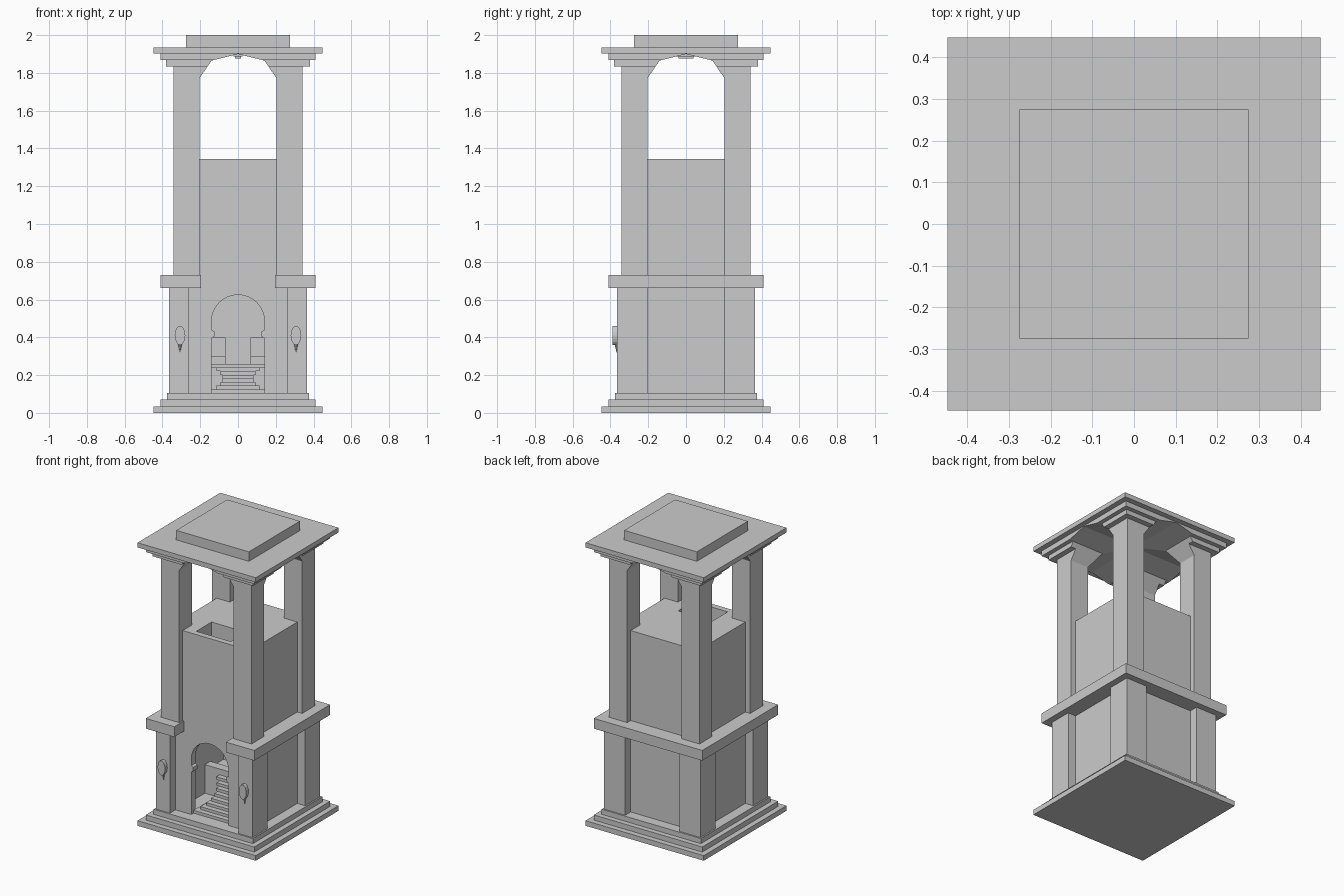
import bpy, bmesh, math
from mathutils import Matrix

if "Cube" in bpy.data.objects:
    bpy.data.objects.remove(bpy.data.objects["Cube"])


def finish(bm, name):
    bmesh.ops.recalc_face_normals(bm, faces=bm.faces)
    me = bpy.data.meshes.new(name)
    bm.to_mesh(me)
    bm.free()
    ob = bpy.data.objects.new(name, me)
    bpy.context.collection.objects.link(ob)
    return ob


def box(name, x0, x1, y0, y1, z0, z1):
    bm = bmesh.new()
    m = Matrix.Translation(((x0 + x1) / 2, (y0 + y1) / 2, (z0 + z1) / 2)) \
        @ Matrix.Diagonal((x1 - x0, y1 - y0, z1 - z0, 1))
    bmesh.ops.create_cube(bm, size=1, matrix=m)
    return finish(bm, name)


def slab(name, half, z0, z1):
    return box(name, -half, half, -half, half, z0, z1)


def pair(name, x0, x1, y0, y1, z0, z1):
    """Left and right mirrored boxes."""
    box(name + "_right", x0, x1, y0, y1, z0, z1)
    box(name + "_left", -x1, -x0, y0, y1, z0, z1)


def prism(name, pts, y0, y1, turn=False):
    """Extrude an x-z outline along y (or along x when turned)."""
    bm = bmesh.new()
    f = bm.faces.new([bm.verts.new((x, y0, z)) for x, z in pts])
    ext = bmesh.ops.extrude_face_region(bm, geom=[f])
    vs = [v for v in ext["geom"] if isinstance(v, bmesh.types.BMVert)]
    bmesh.ops.translate(bm, verts=vs, vec=(0, y1 - y0, 0))
    if turn:
        bm.transform(Matrix.Rotation(math.pi / 2, 4, 'Z'))
    return finish(bm, name)


def cut(ob, cutters):
    for c in cutters:
        c.hide_render = True
        c.hide_viewport = True
        c.display_type = 'WIRE'
        m = ob.modifiers.new("cut", 'BOOLEAN')
        m.operation = 'DIFFERENCE'
        m.solver = 'EXACT'
        m.object = c


# stepped base
for i, h in enumerate((0.447, 0.41, 0.375)):
    slab(f"base_step_{i}", h, 0.035 * i, 0.035 * (i + 1))

# central core with doorway, room and roof stairwell
core = slab("tower_core", 0.305, 0.105, 1.345)
right = [(0.14, 0.09), (0.14, 0.395), (0.125, 0.405), (0.125, 0.43), (0.14, 0.44)]
arch = [(0.14 * math.cos(math.pi * i / 16), 0.485 + 0.14 * math.sin(math.pi * i / 16))
        for i in range(17)]
outline = right + arch + [(-x, z) for x, z in reversed(right)]
cut(core, [prism("door_cutter", outline, -0.4, -0.22),
           box("room_cutter", -0.25, 0.25, -0.26, 0.25, 0.1, 0.65),
           box("stairwell_cutter", -0.13, 0.13, -0.265, -0.1, 1.0, 1.5)])

# entrance stairs, waisted in the middle, up to a landing
n = 8
for i in range(n):
    w = 0.14 - 0.06 * math.sin(math.pi * i / (n - 1))
    z = 0.105 + 0.155 * i / n
    box(f"stair_{i}", -w, w, -0.28 + 0.035 * i, 0.02, z, z + 0.155 / n)
box("landing", -0.25, 0.25, 0.0, 0.25, 0.105, 0.26)
pair("landing_parapet", 0.065, 0.25, 0.0, 0.06, 0.26, 0.30)
pair("niche_wall", 0.065, 0.25, 0.2, 0.25, 0.26, 0.40)

# steps inside the roof stairwell
for i in range(5):
    box(f"roof_stair_{i}", -0.10 + 0.046 * i, 0.13, -0.265, -0.1, 1.0 + 0.06 * i, 1.06 + 0.06 * i)

# lower corner piers
pair("front_pier", 0.26, 0.365, -0.365, -0.26, 0.105, 0.66)
pair("front_pier_return", 0.29, 0.365, -0.26, -0.205, 0.105, 0.66)
for s in (-1, 1):
    a, b = sorted((s * 0.205, s * 0.365))
    box("back_pier", a, b, 0.305, 0.365, 0.105, 0.66)
    a, b = sorted((s * 0.3, s * 0.365))
    box("back_pier_return", a, b, 0.205, 0.305, 0.105, 0.66)

# belt course, open at the front
pair("belt_front", 0.195, 0.41, -0.41, -0.28, 0.66, 0.73)
pair("belt_side", 0.28, 0.41, -0.28, 0.28, 0.66, 0.73)
box("belt_back", -0.41, 0.41, 0.28, 0.41, 0.66, 0.73)

# belfry frame and cornice, pierced by crossing faceted vaults
vault = [(-0.205, 0.6), (0.205, 0.6), (0.205, 1.77), (0.14, 1.865),
         (0, 1.9), (-0.14, 1.865), (-0.205, 1.77)]
vaults = [prism("vault_cutter_y", vault, -0.6, 0.6),
          prism("vault_cutter_x", vault, -0.6, 0.6, turn=True)]
cut(slab("upper_pillars", 0.342, 0.73, 1.835), vaults)
cut(slab("cornice_low", 0.38, 1.835, 1.867), vaults)
cut(slab("cornice_mid", 0.41, 1.867, 1.903), vaults)
slab("roof_slab", 0.447, 1.903, 1.935)
slab("roof_cap", 0.275, 1.935, 2.0)

# small hook block under the vault
box("hook_plate", -0.025, 0.025, -0.06, 0.06, 1.887, 1.903)
box("hook_block", -0.016, 0.016, -0.04, 0.04, 1.875, 1.887)

# wall lamps on the front piers
for s in (-1, 1):
    oval = [(s * 0.307 + 0.028 * math.cos(math.tau * i / 16),
             0.41 + 0.05 * math.sin(math.tau * i / 16)) for i in range(16)]
    prism("wall_lamp", oval, -0.39, -0.36)
    bm = bmesh.new()
    bmesh.ops.create_cone(bm, cap_ends=True, segments=8, radius1=0.001, radius2=0.012,
                          depth=0.05, matrix=Matrix.Translation((s * 0.307, -0.367, 0.345)))
    finish(bm, "lamp_tail")
